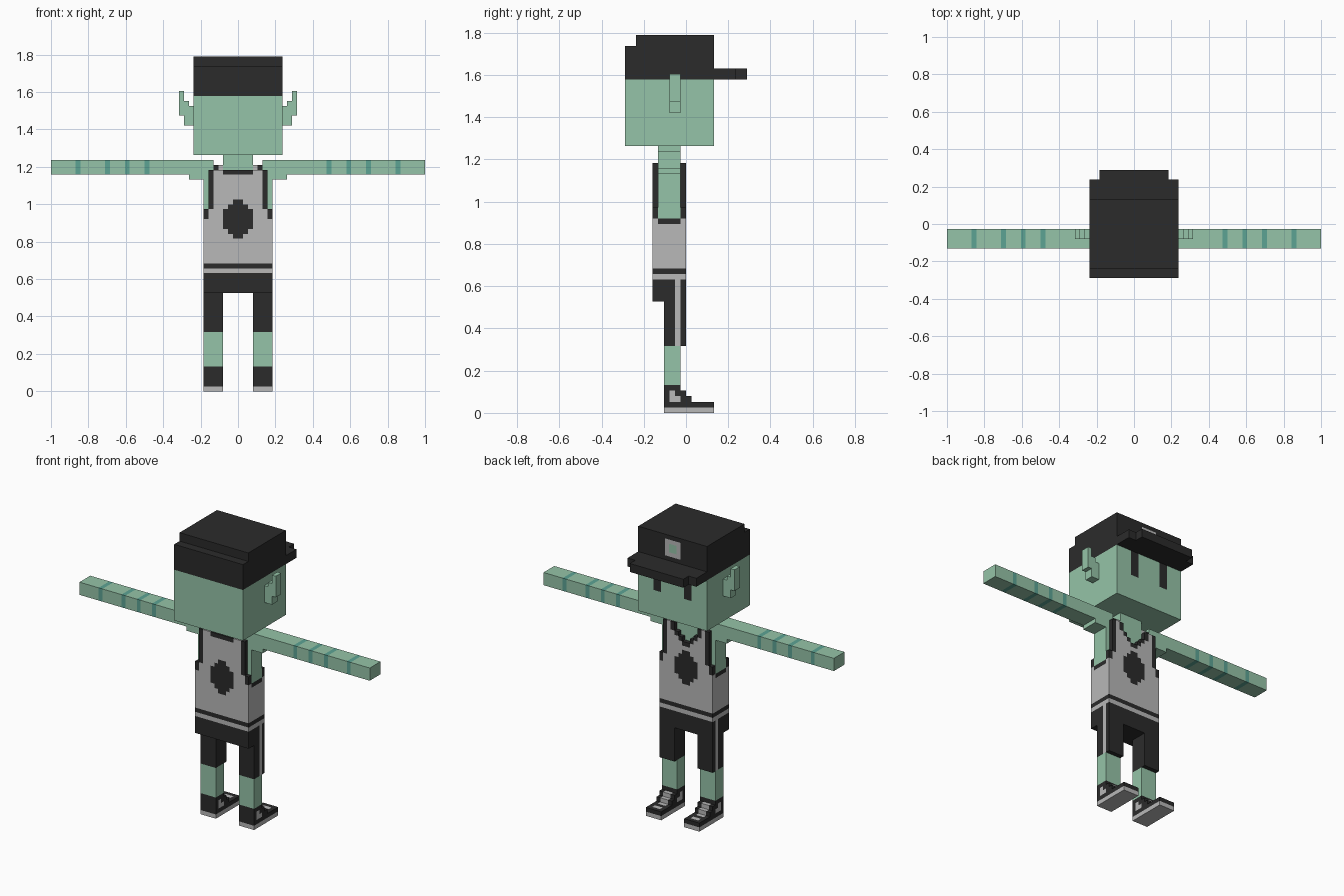
import bpy, bmesh
from mathutils import Vector

if "Cube" in bpy.data.objects:
    bpy.data.objects.remove(bpy.data.objects["Cube"])

U = 2 / 76  # size of one block

COLORS = {
    "skin_green": (0.302, 0.552, 0.392),
    "charcoal": (0.024, 0.024, 0.024),
    "light_grey": (0.479, 0.479, 0.479),
    "teal_band": (0.107, 0.366, 0.296),
}
MATS = []
for mat_name, rgb in COLORS.items():
    m = bpy.data.materials.new(mat_name)
    m.diffuse_color = (*rgb, 1)
    m.use_nodes = True
    m.node_tree.nodes["Principled BSDF"].inputs["Base Color"].default_value = m.diffuse_color
    MATS.append(m)
SKIN, DARK, GREY, TEAL = range(4)

parts = {}


def fill(part, color, x, y, z):
    """Fill a block range, mirrored across x = 0; color None carves it away."""
    cells = parts.setdefault(part, {})
    for i in range(*x):
        for j in range(*y):
            for k in range(*z):
                for c in ((i, j, k), (-1 - i, j, k)):
                    if color is None:
                        cells.pop(c, None)
                    else:
                        cells[c] = color


# shoes: sole, stepped upper, side panel and laces
fill("shoes", GREY, (3, 7), (-4, 5), (0, 1))
for z, front in ((1, 5), (2, 1), (3, 0), (4, -1)):
    fill("shoes", DARK, (3, 7), (-4, front), (z, z + 1))
for side in (3, 6):
    fill("shoes", GREY, (side, side + 1), (-3, -2), (2, 4))
    fill("shoes", GREY, (side, side + 1), (-2, -1), (2, 3))
for y, z in ((3, 1), (1, 1), (0, 2), (-1, 3)):
    fill("shoes", GREY, (4, 6), (y, y + 1), (z, z + 1))

# bare lower legs
fill("lower_legs", SKIN, (3, 7), (-4, -1), (5, 12))

# shorts: legs, hips, side stripe
fill("shorts", DARK, (3, 7), (-4, 0), (12, 20))
fill("shorts", DARK, (0, 7), (-6, 0), (20, 24))
fill("shorts", GREY, (6, 7), (-2, -1), (12, 24))

# jersey: hem bands, lower body, arm-hole trim
fill("jersey", GREY, (0, 7), (-6, 0), (24, 35))
fill("jersey", DARK, (0, 7), (-6, 0), (25, 26))
fill("jersey", DARK, (6, 7), (-5, -1), (34, 35))
for y in (-6, -1):
    face = (y, y + 1)
    fill("jersey", GREY, (0, 6), face, (35, 45))
    fill("jersey", DARK, (6, 7), face, (35, 37))
    fill("jersey", DARK, (5, 6), face, (37, 45))
    # stepped diamond patch on chest and back
    for k, w in enumerate((1, 2, 3, 3, 3, 3, 2, 1)):
        fill("jersey", DARK, (0, w), face, (31 + k, 32 + k))
# back collar and front V neckline
fill("jersey", DARK, (0, 3), (-6, -5), (44, 45))
for z, w in ((44, 3), (43, 3), (42, 2), (41, 1), (40, 0)):
    fill("jersey", None, (0, w), (-1, 0), (z, z + 1))
    fill("jersey", DARK, (w, w + 1), (-1, 0), (z, z + 1))
# shoulder straps
fill("jersey", GREY, (3, 4), (-5, -1), (45, 46))
fill("jersey", DARK, (4, 5), (-5, -1), (45, 46))

# chest and neck
fill("torso", SKIN, (0, 7), (-5, -1), (35, 45))
fill("torso", SKIN, (0, 3), (-5, -1), (45, 48))

# arms with armpit step and coloured bands
fill("arms", SKIN, (7, 38), (-5, -1), (44, 47))
fill("arms", SKIN, (5, 7), (-5, -1), (45, 47))
fill("arms", SKIN, (7, 10), (-5, -1), (43, 44))
for x in (18, 22, 26, 32):
    fill("arms", TEAL, (x, x + 1), (-5, -1), (44, 47))

# head with tall eyes
fill("head", SKIN, (0, 9), (-11, 5), (48, 60))
fill("head", DARK, (3, 5), (4, 5), (54, 60))

# pointed ears
for x, z0, z1 in ((9, 54, 58), (10, 54, 59), (11, 56, 61)):
    fill("ears", SKIN, (x, x + 1), (-3, -1), (z0, z1))

# cap: crown, brim and square patch
fill("cap", DARK, (0, 9), (-11, 5), (60, 66))
fill("cap", DARK, (0, 9), (-9, 5), (66, 68))
fill("cap", DARK, (0, 9), (5, 9), (60, 62))
fill("cap", DARK, (0, 7), (9, 11), (60, 62))
fill("cap", GREY, (0, 2), (4, 5), (63, 67))
fill("cap", SKIN, (0, 1), (4, 5), (64, 66))

occupied = set().union(*parts.values())

# outward quads of each block side
SIDES = []
for axis in range(3):
    a, b = (axis + 1) % 3, (axis + 2) % 3
    for s in (0, 1):
        ring = []
        for p, q in ((0, 0), (1, 0), (1, 1), (0, 1)):
            v = [0, 0, 0]
            v[axis], v[a], v[b] = s, p, q
            ring.append(tuple(v))
        n = [0, 0, 0]
        n[axis] = 1 if s else -1
        SIDES.append((tuple(n), ring if s else ring[::-1]))

# turn blocks into outer surfaces and merge flat areas of one colour
for name, cells in parts.items():
    bm = bmesh.new()
    verts = {}
    for c, color in cells.items():
        for n, ring in SIDES:
            if tuple(c[i] + n[i] for i in range(3)) in occupied:
                continue
            loop = []
            for r in ring:
                key = tuple(c[i] + r[i] for i in range(3))
                if key not in verts:
                    verts[key] = bm.verts.new(Vector(key) * U)
                loop.append(verts[key])
            bm.faces.new(loop).material_index = color
    bmesh.ops.dissolve_limit(bm, angle_limit=0.01, verts=bm.verts[:],
                             edges=bm.edges[:], delimit={'MATERIAL'})
    mesh = bpy.data.meshes.new(name)
    bm.to_mesh(mesh)
    bm.free()
    for m in MATS:
        mesh.materials.append(m)
    bpy.context.collection.objects.link(bpy.data.objects.new(name, mesh))
